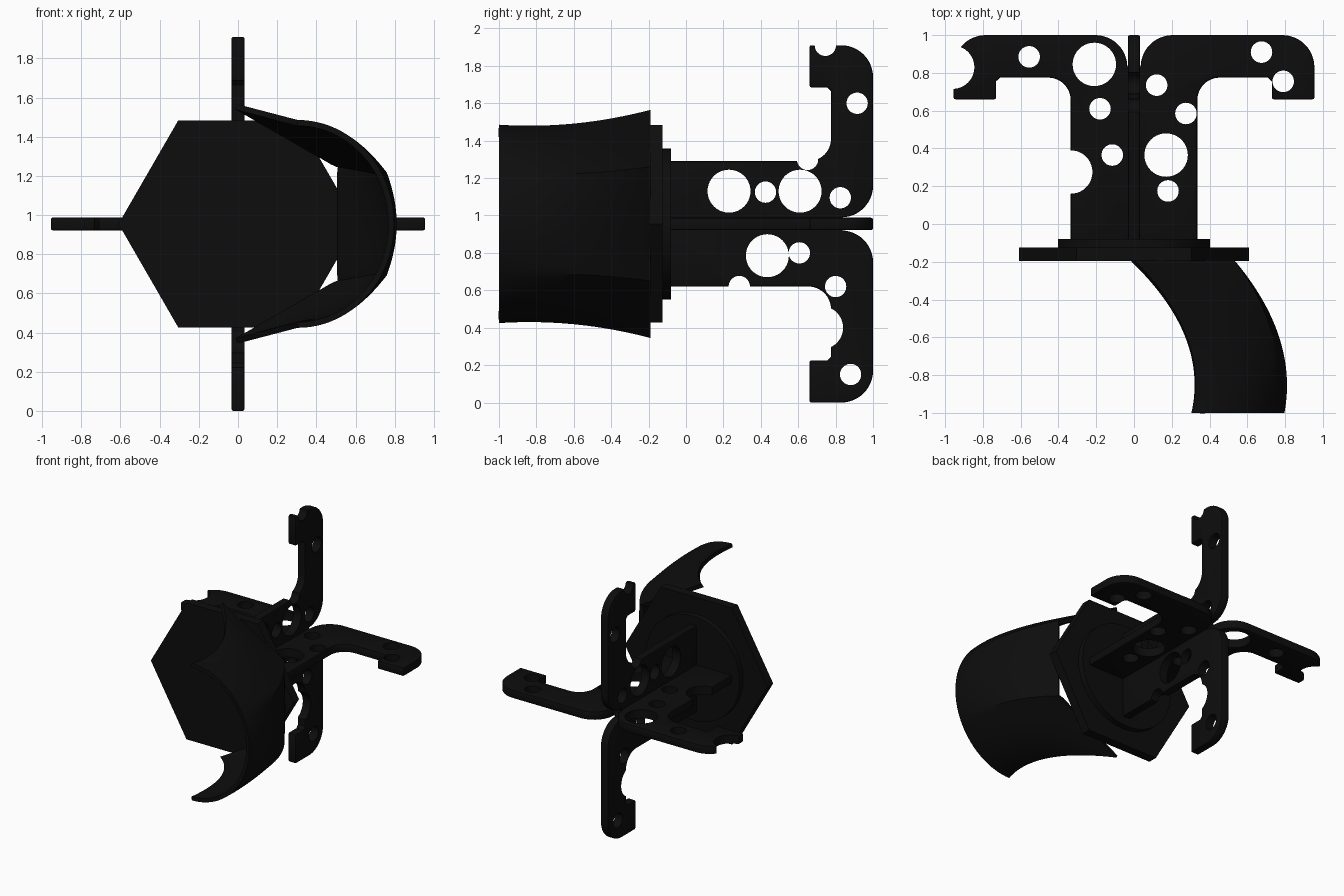
import bpy, bmesh
from math import radians, sin, cos, pi
from mathutils import Matrix

if "Cube" in bpy.data.objects:
    bpy.data.objects.remove(bpy.data.objects["Cube"])

CZ = 0.955          # height of the long axis
black = bpy.data.materials.new("black")
black.diffuse_color = (0.004, 0.004, 0.004, 1)
black.use_nodes = True
black.node_tree.nodes["Principled BSDF"].inputs["Base Color"].default_value = black.diffuse_color


def new_object(name, bm):
    mesh = bpy.data.meshes.new(name)
    bm.to_mesh(mesh)
    bm.free()
    ob = bpy.data.objects.new(name, mesh)
    bpy.context.collection.objects.link(ob)
    mesh.materials.append(black)
    return ob


def finish(ob, angle=30):
    bpy.ops.object.select_all(action='DESELECT')
    ob.select_set(True)
    bpy.context.view_layer.objects.active = ob
    for m in list(ob.modifiers):
        bpy.ops.object.modifier_apply(modifier=m.name)
    bpy.ops.object.shade_smooth_by_angle(angle=radians(angle))


def arc(cx, cy, r, a0, a1, n=12):
    return [(cx + r * cos(radians(a0 + (a1 - a0) * i / n)),
             cy + r * sin(radians(a0 + (a1 - a0) * i / n))) for i in range(n + 1)]


def disc(name, radius, sides, y0, y1, turn=0):
    # prism lying along y
    bm = bmesh.new()
    m = (Matrix.Translation((0, (y0 + y1) / 2, CZ)) @ Matrix.Rotation(pi / 2, 4, 'X')
         @ Matrix.Rotation(turn, 4, 'Z'))
    bmesh.ops.create_cone(bm, cap_ends=True, segments=sides, radius1=radius,
                          radius2=radius, depth=y1 - y0, matrix=m)
    finish(new_object(name, bm))


# Hooked fins: one shared profile (radius, y), different round holes
PROFILE = ([(0, -0.1), (0.335, -0.1)] + arc(0.455, 0.655, 0.12, 180, 90)
           + [(0.71, 0.775), (0.73, 0.755), (0.73, 0.66), (0.955, 0.66)]
           + arc(0.785, 0.83, 0.17, 0, 90) + arc(0.205, 0.83, 0.17, 90, 180) + [(0, 0.83)])
BIG, SMALL = 0.115, 0.057


def fin(name, angle, big, small):
    bm = bmesh.new()
    face = bm.faces.new([bm.verts.new((r, y, -0.033)) for r, y in PROFILE])
    ext = bmesh.ops.extrude_face_region(bm, geom=[face])
    bmesh.ops.translate(bm, vec=(0, 0, 0.066),
                        verts=[v for v in ext["geom"] if isinstance(v, bmesh.types.BMVert)])
    bmesh.ops.recalc_face_normals(bm, faces=bm.faces)
    ob = new_object(name, bm)
    bev = ob.modifiers.new("bevel", 'BEVEL')
    bev.width, bev.segments, bev.limit_method, bev.angle_limit = 0.01, 2, 'ANGLE', radians(50)

    cut = bmesh.new()
    for radius, spots in ((BIG, big), (SMALL, small)):
        for r, y in spots:
            bmesh.ops.create_cone(cut, cap_ends=True, segments=40, radius1=radius, radius2=radius,
                                  depth=0.3, matrix=Matrix.Translation((r, y, 0)))
    cutter = new_object(name + "_cutter", cut)
    cutter.hide_render = True
    boo = ob.modifiers.new("holes", 'BOOLEAN')
    boo.operation, boo.solver, boo.object, boo.use_self = 'DIFFERENCE', 'EXACT', cutter, True
    finish(ob)
    bpy.data.objects.remove(cutter)
    ob.data.transform(Matrix.Translation((0, 0, CZ)) @ Matrix.Rotation(radians(angle), 4, 'Y'))


fin("right_fin", 0, [(0.17, 0.365)],
    [(0.18, 0.175), (0.275, 0.585), (0.12, 0.735), (0.675, 0.91), (0.79, 0.755)])
fin("left_fin", 180, [(0.21, 0.845), (0.335, 0.275), (0.96, 0.83)],
    [(0.555, 0.885), (0.18, 0.61), (0.115, 0.365)])
fin("top_fin", -90, [(0.175, 0.23), (0.175, 0.61)],
    [(0.17, 0.425), (0.345, 0.65), (0.645, 0.915), (0.14, 0.825), (0.955, 0.745)])
fin("bottom_fin", 90, [(0.17, 0.435), (0.555, 0.725)],
    [(0.155, 0.606), (0.335, 0.285), (0.335, 0.8), (0.805, 0.88)])

# Round collar and hexagonal plate
disc("collar", 0.403, 64, -0.14, -0.08)
disc("hex_plate", 0.61, 6, -0.195, -0.125, turn=pi / 2)

# Curved scoop: open shell lofted from half a hexagon to half an ellipse
NY, NA = 32, 48
bm = bmesh.new()
rows = []
for i in range(NY + 1):
    t = i / NY
    inner = 0.325 * (1 - ((t - 0.8) / 0.8) ** 2)
    outer = 0.53 + 0.28 * (1 - ((t - 0.82) / 0.82) ** 2)
    half = 0.525 + 0.085 * ((t - 0.8) / 0.8) ** 2
    row = []
    for j in range(NA + 1):
        a = 90 - 180 * j / NA
        r = cos(pi / 6) / cos(radians((a + 90) % 60 - 30 if (a + 30) % 60 else 30))
        ca, sa = cos(radians(a)), sin(radians(a))
        u = (1 - t) * r * ca / cos(pi / 6) + t * ca
        w = (1 - t) * r * sa + t * sa
        row.append(bm.verts.new((inner + (outer - inner) * u, -0.19 - 0.81 * t, CZ + half * w)))
    rows.append(row)
for i in range(NY):
    for j in range(NA):
        bm.faces.new((rows[i][j], rows[i + 1][j], rows[i + 1][j + 1], rows[i][j + 1]))
scoop = new_object("scoop", bm)
sol = scoop.modifiers.new("thickness", 'SOLIDIFY')
sol.thickness, sol.offset = 0.03, -1
finish(scoop)
